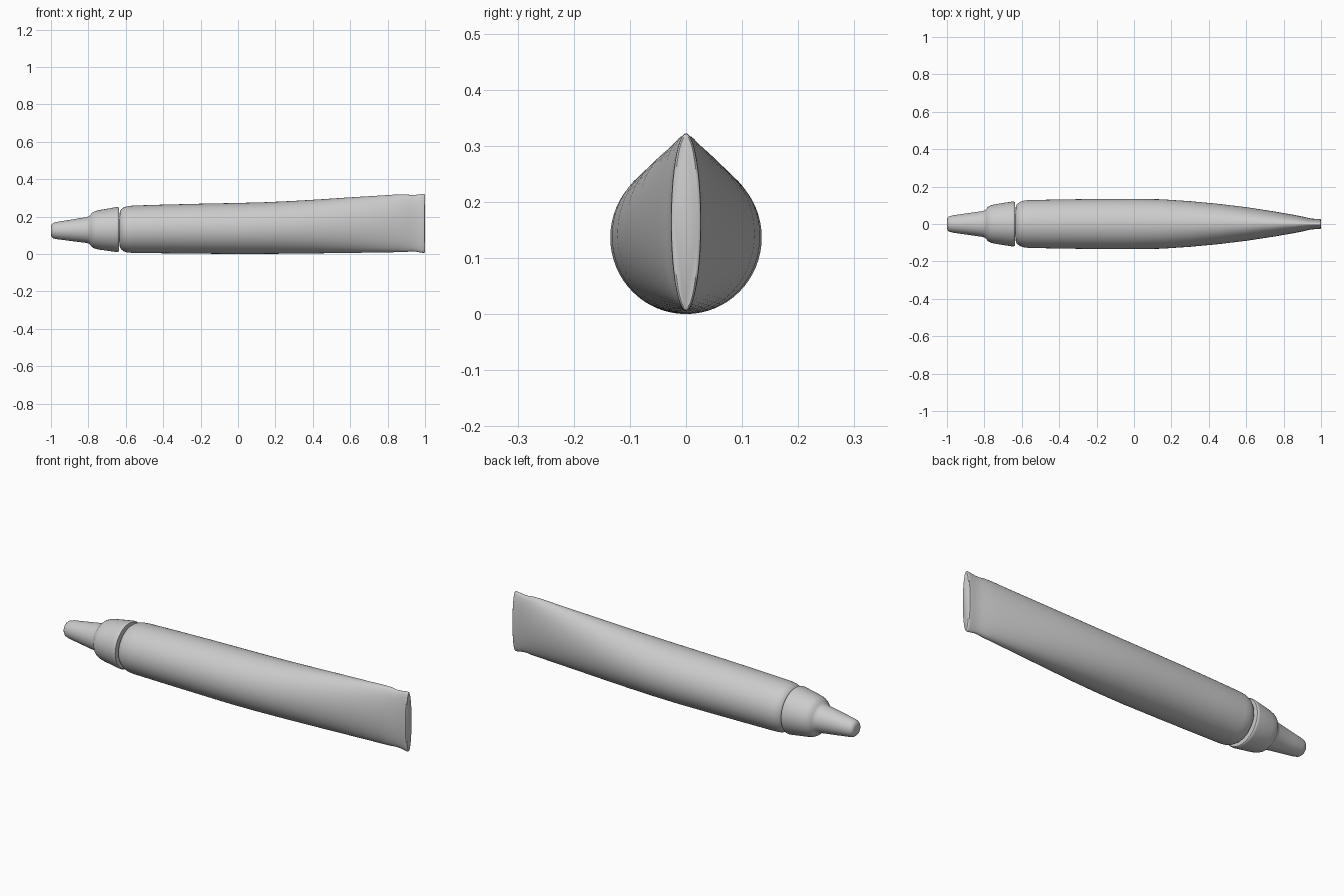
import bpy, bmesh, math

cube = bpy.data.objects.get("Cube")
if cube:
    bpy.data.objects.remove(cube, do_unlink=True)

SEGMENTS = 64

grey = bpy.data.materials.new("plain_grey")
grey.use_nodes = True
COLOR = (0.6, 0.6, 0.6, 1)
grey.diffuse_color = COLOR
grey.node_tree.nodes["Principled BSDF"].inputs["Base Color"].default_value = COLOR


def loft(name, sections):
    """Skin elliptical rings along x; each section is x, bottom, top, half width."""
    bm = bmesh.new()
    rings = []
    for x, low, high, half in sections:
        mid, tall = (low + high) / 2, (high - low) / 2
        angles = [2 * math.pi * i / SEGMENTS for i in range(SEGMENTS)]
        rings.append([bm.verts.new((x, half * math.cos(a), mid + tall * math.sin(a)))
                      for a in angles])
    for a, b in zip(rings, rings[1:]):
        for i in range(SEGMENTS):
            j = (i + 1) % SEGMENTS
            bm.faces.new((a[i], a[j], b[j], b[i]))
    bm.faces.new(rings[0])
    bm.faces.new(rings[-1])
    bmesh.ops.recalc_face_normals(bm, faces=bm.faces)
    mesh = bpy.data.meshes.new(name)
    bm.to_mesh(mesh)
    bm.free()
    mesh.materials.append(grey)
    obj = bpy.data.objects.new(name, mesh)
    bpy.context.collection.objects.link(obj)
    bpy.ops.object.select_all(action="DESELECT")
    obj.select_set(True)
    bpy.context.view_layer.objects.active = obj
    bpy.ops.object.shade_smooth_by_angle(angle=math.radians(40))
    return obj


# Tapered screw cap with a rounded nozzle tip and stepped collar
cap_profile = [(-1, 0.022), (-0.997, 0.033), (-0.988, 0.041), (-0.97, 0.046),
               (-0.9, 0.056), (-0.81, 0.069), (-0.797, 0.073), (-0.79, 0.081),
               (-0.78, 0.092), (-0.765, 0.1), (-0.74, 0.106), (-0.65, 0.12),
               (-0.642, 0.12), (-0.637, 0.116), (-0.637, 0.06)]
CAP_Z = 0.131
loft("cap", [(x, CAP_Z - 0.006 * (-x - 0.637) / 0.363 - r,
              CAP_Z - 0.006 * (-x - 0.637) / 0.363 + r, r) for x, r in cap_profile])

# Neck joining cap and body
loft("neck", [(-0.645, 0.06, 0.2, 0.07), (-0.62, 0.06, 0.2, 0.07)])

# Soft tube body, round at the shoulder and squeezed flat at the crimped end
loft("tube_body", [
    (-0.633, 0.055, 0.205, 0.075), (-0.632, 0.036, 0.228, 0.096),
    (-0.624, 0.024, 0.24, 0.108), (-0.61, 0.014, 0.25, 0.118),
    (-0.59, 0.008, 0.256, 0.125), (-0.56, 0.006, 0.259, 0.128),
    (-0.4, 0.004, 0.264, 0.131), (-0.2, 0.002, 0.269, 0.134),
    (0, 0, 0.273, 0.135), (0.15, 0.001, 0.277, 0.132),
    (0.3, 0.002, 0.284, 0.122), (0.45, 0.004, 0.293, 0.108),
    (0.6, 0.006, 0.303, 0.09), (0.75, 0.008, 0.312, 0.067),
    (0.86, 0.01, 0.319, 0.048), (0.9, 0.011, 0.319, 0.04),
    (0.925, 0.014, 0.315, 0.034), (0.95, 0.013, 0.316, 0.029),
    (0.975, 0.008, 0.32, 0.027), (0.99, 0.006, 0.322, 0.027),
    (0.997, 0.007, 0.321, 0.026), (1, 0.011, 0.317, 0.022)])
